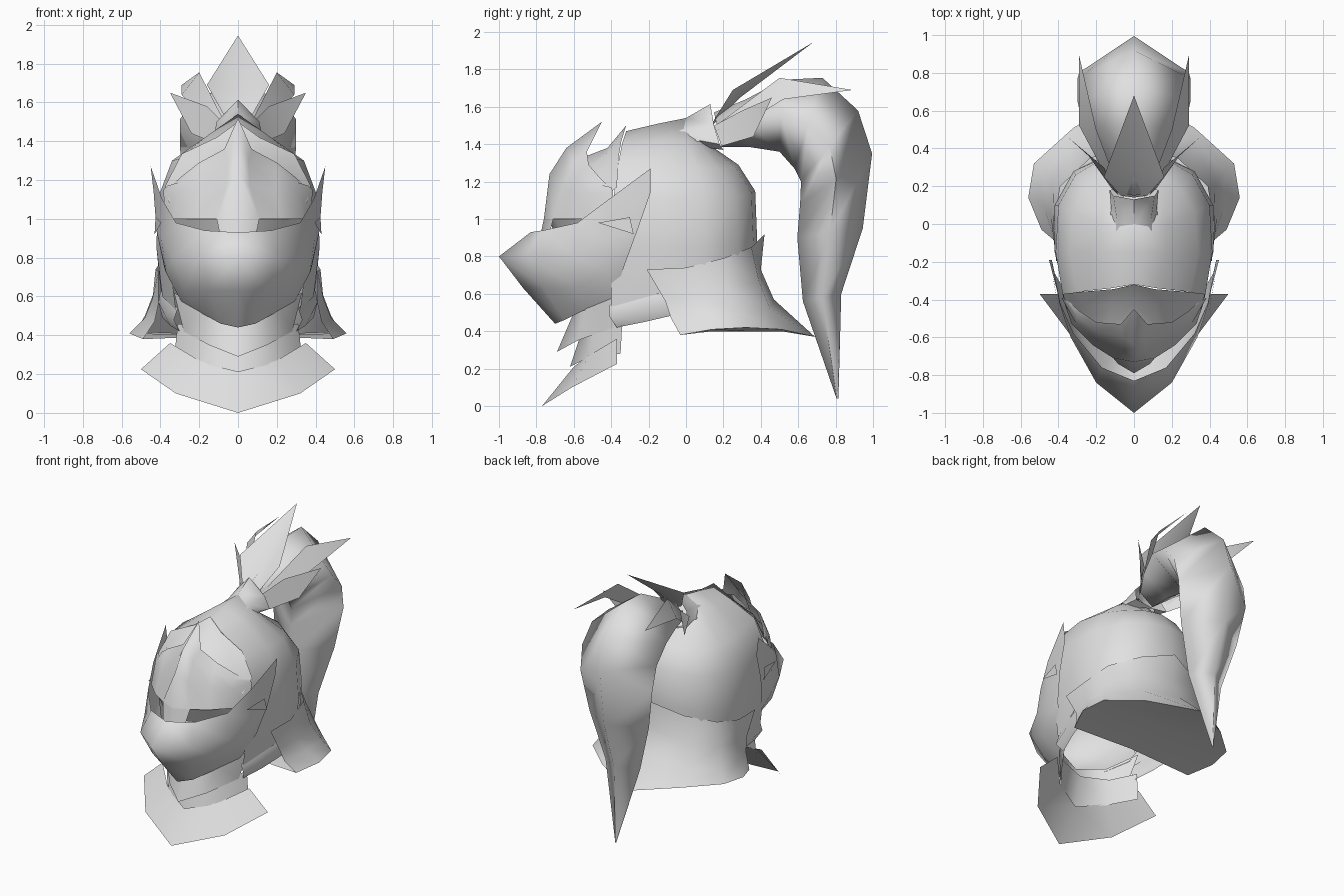
import bpy, math

steel = bpy.data.materials.new("light_grey_steel")
steel.diffuse_color = (0.75, 0.75, 0.75, 1)


def build(name, verts, faces, mirror=True, angle=50):
    """Make a smooth-shaded surface, by default mirrored across x = 0."""
    me = bpy.data.meshes.new(name)
    me.from_pydata(verts, [], faces)
    ob = bpy.data.objects.new(name, me)
    bpy.context.collection.objects.link(ob)
    me.materials.append(steel)
    bpy.ops.object.select_all(action='DESELECT')
    ob.select_set(True)
    bpy.context.view_layer.objects.active = ob
    if mirror:
        m = ob.modifiers.new("mirror", 'MIRROR')
        m.use_clip = True
        m.merge_threshold = 0.002
        bpy.ops.object.modifier_apply(modifier=m.name)
    # weld and make normals consistent
    bpy.ops.object.mode_set(mode='EDIT')
    bpy.ops.mesh.select_all(action='SELECT')
    bpy.ops.mesh.remove_doubles(threshold=0.001)
    bpy.ops.mesh.normals_make_consistent(inside=False)
    bpy.ops.object.mode_set(mode='OBJECT')
    bpy.ops.object.shade_smooth_by_angle(angle=math.radians(angle))
    return ob


def sheet(name, rows, **kw):
    """Surface through rows of points with equal counts."""
    n = len(rows[0])
    verts = [p for r in rows for p in r]
    faces = [(i * n + j, i * n + j + 1, (i + 1) * n + j + 1, (i + 1) * n + j)
             for i in range(len(rows) - 1) for j in range(n - 1)]
    return build(name, verts, faces, **kw)


# skull shell: rows from lower rim up to the crown line, front edge to back
sheet("skull_shell", [
    [(.32, -.40, .53), (.39, -.15, .60), (.40, .1, .65), (.31, .27, .68), (.16, .35, .70), (0, .37, .70)],
    [(.36, -.40, .85), (.42, -.15, .85), (.42, .1, .85), (.32, .28, .87), (.16, .36, .89), (0, .38, .90)],
    [(.375, -.39, 1.1), (.415, -.15, 1.1), (.40, .1, 1.1), (.31, .26, 1.12), (.16, .35, 1.14), (0, .37, 1.15)],
    [(.30, -.36, 1.31), (.34, -.15, 1.3), (.32, .06, 1.28), (.25, .18, 1.27), (.14, .26, 1.28), (0, .28, 1.29)],
    [(.12, -.34, 1.41), (.17, -.15, 1.42), (.17, 0, 1.41), (.15, .08, 1.39), (.08, .13, 1.38), (0, .15, 1.38)],
    [(0, -.32, 1.47), (0, -.15, 1.51), (0, 0, 1.54), (0, .06, 1.5), (0, .1, 1.45), (0, .15, 1.38)],
], angle=80)

# brow band bridging the skull shell and the visor
sheet("brow_band", [
    [(0, -.32, 1.50), (.11, -.345, 1.42), (.29, -.36, 1.335), (.375, -.37, 1.17)],
    [(0, -.42, 1.38), (.12, -.43, 1.34), (.27, -.43, 1.26), (.365, -.42, 1.13)],
    [(0, -.55, 1.33), (.13, -.54, 1.26), (.25, -.51, 1.20), (.355, -.45, 1.08)],
])

# visor with a raised nose ridge above the eye slits
sheet("visor", [
    [(0, -.45, 1.52), (.07, -.53, 1.36), (.20, -.52, 1.29), (.29, -.46, 1.22), (.345, -.41, 1.17)],
    [(0, -.64, 1.38), (.055, -.60, 1.30), (.20, -.57, 1.24), (.30, -.49, 1.19), (.365, -.40, 1.17)],
    [(0, -.73, 1.24), (.06, -.66, 1.17), (.20, -.61, 1.15), (.31, -.52, 1.13), (.385, -.39, 1.15)],
    [(0, -.76, 1.00), (.11, -.71, 1.00), (.22, -.64, 1.00), (.33, -.53, 1.00), (.375, -.40, 1.00)],
], angle=110)
sheet("nose_guard", [[(0, -.76, 1.0), (.11, -.71, 1.0)], [(0, -.79, .86), (.085, -.74, .88)]], angle=80)

# recessed lining behind the eye slits
sheet("eye_lining", [
    [(0, -.74, 1.01), (.11, -.70, 1.01), (.22, -.63, 1.01), (.33, -.52, 1.01), (.37, -.40, 1.01)],
    [(0, -.68, .88), (.10, -.64, .88), (.20, -.57, .88), (.29, -.48, .88), (.35, -.38, .88)],
])

# pointed face mask sweeping back to ear points
sheet("face_mask", [
    [(0, -.83, .93), (.17, -.76, .94), (.32, -.58, .98), (.39, -.42, 1.10), (.45, -.19, 1.27)],
    [(0, -1.0, .80), (.20, -.84, .80), (.335, -.60, .80), (.395, -.42, .90), (.435, -.19, 1.14)],
    [(0, -.87, .63), (.16, -.76, .63), (.28, -.59, .63), (.37, -.42, .72), (.42, -.26, .94)],
    [(0, -.70, .44), (.09, -.65, .46), (.18, -.55, .51), (.29, -.39, .57), (.38, -.33, .75)],
], angle=110)
build("cheek_plate", [(.395, -.47, .98), (.425, -.30, 1.01), (.43, -.28, .92)], [(0, 1, 2)])

# overlapping throat plates and collar
sheet("upper_throat_plate", [
    [(0, -.60, .50), (.20, -.53, .54), (.33, -.35, .62)],
    [(0, -.69, .29), (.15, -.58, .35), (.28, -.39, .42)],
])
sheet("lower_throat_plate", [
    [(0, -.55, .42), (.20, -.49, .44), (.31, -.34, .46)],
    [(0, -.62, .21), (.20, -.52, .26), (.33, -.35, .28)],
])
sheet("collar", [
    [(0, -.60, .21), (.20, -.52, .27), (.35, -.37, .36)],
    [(0, -.77, 0), (.32, -.61, .10), (.50, -.37, .225)],
])

# jaw strap linking throat plates to the neck guard
sheet("jaw_strap", [
    [(.31, -.41, .54), (.36, -.25, .58), (.40, -.05, .63)],
    [(.33, -.41, .48), (.38, -.25, .51), (.41, -.05, .57)],
    [(.30, -.37, .42), (.35, -.22, .45), (.39, -.05, .49)],
], angle=100)

# flared neck guard wrapping from cheeks round the back, closed underneath
rim = [(.49, -.03, .38), (.56, .14, .41), (.53, .32, .42), (.32, .51, .41), (0, .69, .37)]
sheet("neck_guard", [
    [(.41, -.21, .73), (.425, 0, .74), (.39, .2, .79), (.23, .35, .85), (0, .42, .92)],
    [(.41, -.11, .56), (.44, .04, .59), (.43, .22, .63), (.28, .39, .67), (0, .40, .73)],
    [(.43, -.08, .47), (.48, .10, .49), (.48, .28, .50), (.31, .45, .52), (0, .47, .57)],
    rim,
], angle=100)
sheet("neck_guard_underside", [rim, [(0, y, .40) for y in (-.03, .14, .32, .51)] + [rim[-1]]])

# plume socket rising out of the crown
sheet("plume_socket", [
    [(0, -.20, 1.495), (.10, -.15, 1.455), (.14, -.05, 1.43), (.14, .04, 1.40)],
    [(0, 0, 1.54), (.09, .02, 1.48), (.12, .07, 1.42), (.08, .12, 1.38)],
    [(0, .13, 1.615), (.11, .15, 1.50), (.13, .18, 1.40), (0, .20, 1.37)],
], angle=70)

# hanging plume: diamond sections given by outer edge, inner edge, half width
plume = [
    (.15, 1.57, .19, 1.385, .10), (.32, 1.64, .34, 1.385, .19), (.52, 1.745, .50, 1.36, .27),
    (.73, 1.755, .58, 1.27, .30), (.92, 1.58, .615, 1.20, .30), (.995, 1.35, .61, 1.08, .29),
    (.945, .95, .595, .90, .24), (.83, .60, .625, .56, .14), (.815, .04, .805, .04, .004)]
SIDES = 4
verts, faces = [], []
for oy, oz, iy, iz, w in plume:
    for k in range(SIDES):
        a = 2 * math.pi * k / SIDES
        c = math.cos(a) / 2
        verts.append((w * math.sin(a), (oy + iy) / 2 + c * (oy - iy), (oz + iz) / 2 + c * (oz - iz)))
for i in range(len(plume) - 1):
    for k in range(SIDES):
        a, b = i * SIDES + k, i * SIDES + (k + 1) % SIDES
        faces.append((a, b, b + SIDES, a + SIDES))
faces.append(tuple(range(SIDES)))
build("plume", verts, faces, mirror=False, angle=110)

# feather blades fanning out of the socket
build("centre_feather", [(0, .14, 1.50), (.07, .15, 1.53), (.16, .25, 1.69), (0, .68, 1.945), (0, .29, 1.65)],
      [(0, 1, 2, 4), (4, 2, 3)])
build("long_feather", [(.07, .16, 1.50), (.20, .50, 1.755), (.29, .89, 1.69), (.29, .52, 1.64), (.12, .20, 1.44)],
      [(0, 1, 3, 4), (1, 2, 3)])
build("short_feather", [(.08, .15, 1.50), (.16, .30, 1.58), (.35, .46, 1.65), (.24, .36, 1.44), (.12, .19, 1.39)],
      [(0, 1, 3, 4), (1, 2, 3)])
